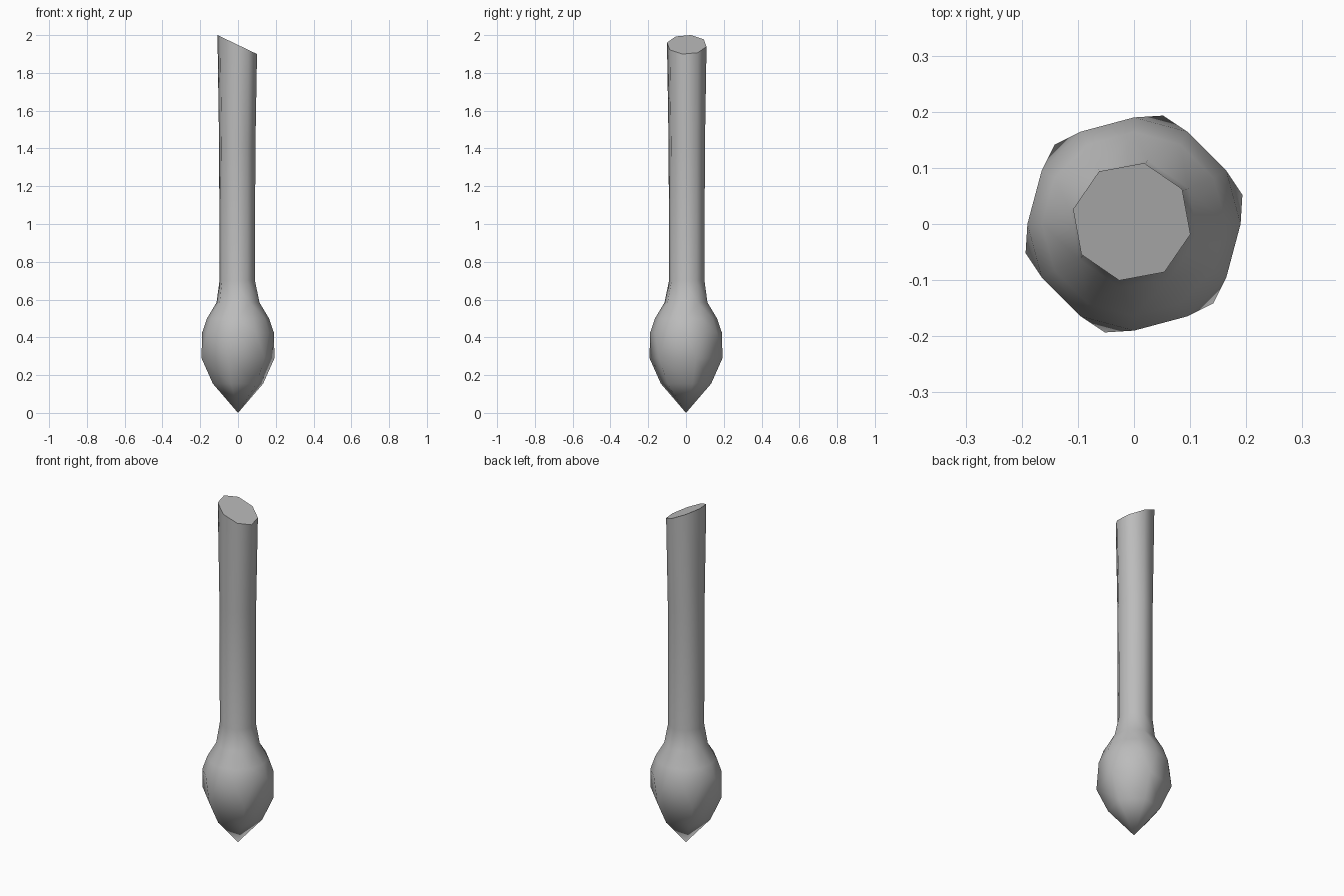
import bpy, bmesh
from math import cos, sin, radians, tau

cube = bpy.data.objects.get("Cube")
if cube:
    bpy.data.objects.remove(cube)

grey = bpy.data.materials.new("plain grey")
grey.use_nodes = True
grey.diffuse_color = (0.5, 0.5, 0.5, 1)
grey.node_tree.nodes["Principled BSDF"].inputs["Base Color"].default_value = (0.5, 0.5, 0.5, 1)

bm = bmesh.new()


def ring(sides, radius, z, phase=0, shift=0, slope=0):
    """Regular ring of vertices, optionally cut on a slant along x."""
    verts = []
    for i in range(sides):
        a = radians(phase) + tau * i / sides
        x, y = radius * cos(a) - shift, radius * sin(a) + shift
        verts.append((a, bm.verts.new((x, y, z - slope * x))))
    return verts


def stitch(low, high):
    """Join two rings, which may differ in number of sides, with triangles."""
    n, m = len(low), len(high)
    at = lambda r, k: r[k % len(r)][0] + tau * (k // len(r))
    i = j = 0
    while i < n or j < m:
        step_low = j >= m or (i < n and at(low, i) + at(low, i + 1) <= at(high, j) + at(high, j + 1))
        a, b = low[i % n][1], high[j % m][1]
        if step_low:
            i += 1
            bm.faces.new((a, low[i % n][1], b))
        else:
            j += 1
            bm.faces.new((a, high[j % m][1], b))


# Bulb rings from the bottom up, then the stem with its slanted end
rings = [
    ring(6, 0.138, 0.155, 15),
    ring(6, 0.2, 0.29, 15),
    ring(12, 0.19, 0.425),
    ring(12, 0.164, 0.5),
    ring(8, 0.116, 0.585, 33),
    ring(8, 0.096, 0.7, 33, 0.004),
    ring(8, 0.098, 1.4, 33, 0.004),
    ring(8, 0.107, 1.948, 33, 0.004, 0.48),
]
for low, high in zip(rings, rings[1:]):
    stitch(low, high)

# Pointed tip
tip = bm.verts.new((0, 0, 0))
base = [v for _, v in rings[0]]
for a, b in zip(base, base[1:] + base[:1]):
    bm.faces.new((tip, b, a))

bmesh.ops.recalc_face_normals(bm, faces=bm.faces)
for f in bm.faces:
    f.smooth = True

# Flat slanted cap with a sharp rim
cap = bm.faces.new([v for _, v in rings[-1]])
cap.normal_update()
cap.smooth = False
for e in cap.edges:
    e.smooth = False

mesh = bpy.data.meshes.new("bulb_and_stem")
bm.to_mesh(mesh)
bm.free()
mesh.materials.append(grey)
body = bpy.data.objects.new("bulb_and_stem", mesh)
bpy.context.collection.objects.link(body)
